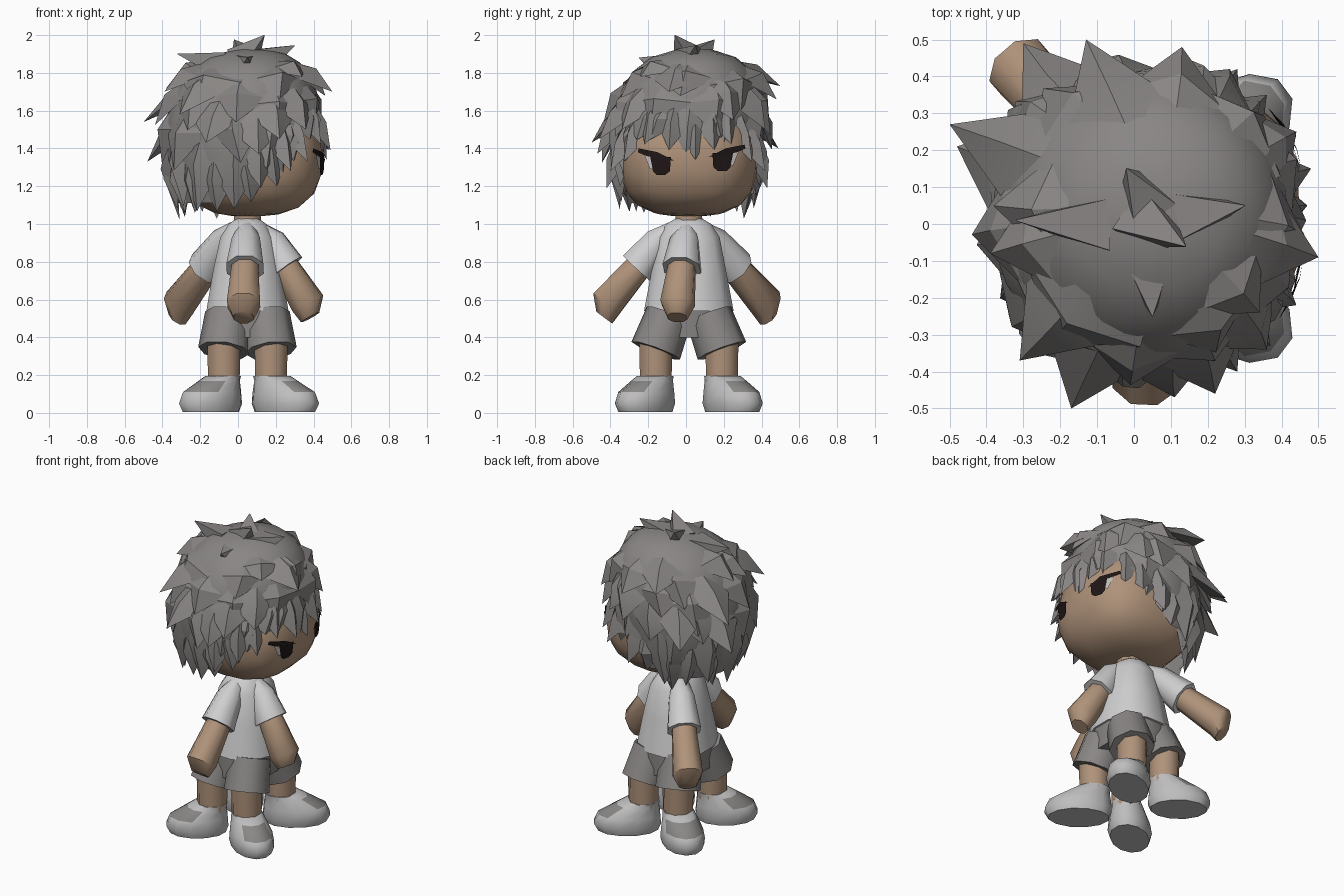
import bpy, bmesh, math, random
from mathutils import Vector

if "Cube" in bpy.data.objects:
    bpy.data.objects.remove(bpy.data.objects["Cube"])
random.seed(7)

def material(name, r, g, b):
    m = bpy.data.materials.new(name)
    m.diffuse_color = (r, g, b, 1)
    m.use_nodes = True
    m.node_tree.nodes["Principled BSDF"].inputs["Base Color"].default_value = m.diffuse_color
    return m

SKIN = material("tan skin", .43, .29, .195)
HAIR = material("ash grey hair", .25, .238, .232)
SHIRT = material("pale grey cloth", .62, .62, .63)
SHORTS = material("mid grey cloth", .25, .238, .232)
SHOE = material("light grey shoe", .52, .51, .51)
PATCH = material("shoe patch grey", .25, .245, .24)
DARK = material("dark brown eye", .014, .008, .008)
WHITE = material("eye white", .55, .53, .51)

def finish(name, bm, *mats):
    bmesh.ops.recalc_face_normals(bm, faces=bm.faces)
    me = bpy.data.meshes.new(name)
    bm.to_mesh(me)
    bm.free()
    for m in mats:
        me.materials.append(m)
    ob = bpy.data.objects.new(name, me)
    bpy.context.collection.objects.link(ob)
    return ob

def loft(bm, rings, cap=True):
    """Skin a list of point rings with quads."""
    vs = [[bm.verts.new(p) for p in r] for r in rings]
    n = len(vs[0])
    for a, b in zip(vs, vs[1:]):
        for i in range(n):
            bm.faces.new((a[i], a[(i + 1) % n], b[(i + 1) % n], b[i]))
    if cap:
        bm.faces.new(vs[0])
        bm.faces.new(vs[-1])

def tube(name, path, radii, mat, n=8):
    pts = [Vector(p) for p in path]
    d = (pts[-1] - pts[0]).normalized()
    u = d.cross(Vector((0, 0, 1)))
    u = u.normalized() if u.length > .05 else Vector((1, 0, 0))
    v = d.cross(u)
    angs = [2 * math.pi * (i + .5) / n for i in range(n)]
    bm = bmesh.new()
    loft(bm, [[p + r * (u * math.cos(a) + v * math.sin(a)) for a in angs]
              for p, r in zip(pts, radii)])
    return finish(name, bm, mat)

def stack(name, rows, cx, cy, mat, n=12, p=2.6):
    """Rounded-box rings: rows of (z, half x, half y)."""
    def ring(z, rx, ry):
        out = []
        for i in range(n):
            c, s = math.cos(2 * math.pi * (i + .5) / n), math.sin(2 * math.pi * (i + .5) / n)
            k = (abs(c) ** p + abs(s) ** p) ** (-1 / p)
            out.append((cx + rx * k * c, cy + ry * k * s, z))
        return out
    bm = bmesh.new()
    loft(bm, [ring(*r) for r in rows])
    return finish(name, bm, mat)

CX, CY = .05, .015

# Torso, neck, hips
stack("shirt", [(.54, .22, .24), (.75, .185, .2), (.93, .145, .165), (1.0, .1, .12), (1.03, .06, .07)], CX, CY, SHIRT)
tube("neck", [(CX, CY, .98), (CX, CY, 1.12)], [.078, .075], SKIN)
stack("shorts_hips", [(.4, .2, .23), (.56, .21, .225)], CX, CY, SHORTS)

# Three arms with sleeves
for i, (s, h) in enumerate([((.045, -.1, .95), (.03, -.42, .58)),
                            ((.14, 0, .95), (.37, -.045, .58)),
                            ((-.03, .1, .95), (-.31, .425, .58))]):
    S, H = Vector(s), Vector(h)
    out = Vector((H.x - S.x, H.y - S.y, 0)).normalized()
    tube(f"arm_{i}", [S, S.lerp(H, .5), H, H + out * .012 + Vector((0, 0, -.075))],
         [.055, .077, .094, .056], SKIN)
    tube(f"sleeve_{i}", [S + Vector((0, 0, .03)) - out * .04, S.lerp(H, .15) + Vector((0, 0, .015)), S.lerp(H, .5)],
         [.045, .08, .106], SHIRT)

# Four legs: shorts leg, bare leg, shoe
for sx in (-1, 1):
    for sy in (-1, 1):
        tag = ("back" if sx < 0 else "front") + ("_right" if sy < 0 else "_left")
        lx, ly = CX + sx * .125, CY + sy * .175
        tube("shorts_leg_" + tag, [(lx - sx * .025, ly - sy * .07, .52), (lx, ly, .33)], [.125, .137], SHORTS)
        tube("leg_" + tag, [(lx, ly, .42), (lx, ly, .15)], [.096, .09], SKIN)
        f = Vector((sx * .8, sy * .6, 0))
        w = Vector((-f.y, f.x, 0))
        k = 1.08 if sx > 0 else 1
        bm = bmesh.new()
        loft(bm, [[Vector((lx, ly, z)) + f * k * (sh + L * math.cos(a)) + w * (W * math.sin(a))
                   for a in [math.pi * (j + .5) / 6 for j in range(12)]]
                  for z, L, W, sh in [(.005, .17, .115, .085), (.05, .19, .128, .088), (.11, .175, .12, .078),
                                      (.17, .118, .1, .03), (.195, .098, .092, .005)]])
        ob = finish("shoe_" + tag, bm, SHOE, PATCH)
        for p in ob.data.polygons:   # toe patch
            if .12 < p.center.z < .165 and p.normal.dot(f) > .3:
                p.material_index = 1

# Head
HC, HR, P = Vector((.05, .015, 1.38)), Vector((.4, .37, .34)), 2.8
def shrink(z):
    return 1 - .6 * max(0, z - 1.43)
bm = bmesh.new()
bmesh.ops.create_icosphere(bm, subdivisions=3, radius=1)
for v in bm.verts:
    k = sum(abs(v.co[i] / HR[i]) ** P for i in range(3)) ** (-1 / P)
    q = v.co * k
    g = shrink(HC.z + q.z)
    v.co = HC + Vector((q.x * g * (.88 if q.x < 0 else 1), q.y * g, q.z))
finish("head", bm, SKIN)

# Eyes and lids, laid on the face
def plate(name, pts, mat, lift):
    bm = bmesh.new()
    vs = []
    for y, z in pts:
        g = shrink(z)
        t = 1 - abs((y - HC.y) / HR.y / g) ** P - abs((z - HC.z) / HR.z) ** P
        vs.append(bm.verts.new((HC.x + HR.x * g * max(t, 0) ** (1 / P) + lift, y, z)))
    face = bm.faces.new(vs)
    face.normal_update()
    if face.normal.x < 0:
        face.normal_flip()
    me = bpy.data.meshes.new(name)
    bm.to_mesh(me)
    bm.free()
    me.materials.append(mat)
    bpy.context.collection.objects.link(bpy.data.objects.new(name, me))
for s, tag in ((-1, "right"), (1, "left")):
    c, dz = (.03, -.01) if s < 0 else (.03, .01)
    def at(*pts):
        return [(c + s * a, b + dz) for a, b in pts]
    plate("eye_white_" + tag, at((.12, 1.36), (.12, 1.31), (.22, 1.3), (.25, 1.375)), WHITE, .008)
    plate("eye_" + tag, at((.11, 1.365), (.115, 1.29), (.14, 1.27), (.185, 1.27), (.205, 1.29), (.22, 1.37)), DARK, .012)
    plate("eyelid_" + tag, at((.09, 1.345), (.17, 1.355), (.24, 1.37), (.285, 1.39), (.28, 1.41), (.18, 1.39)), DARK, .014)

# Hair: cap surface with layered locks
def rad(z):
    if z < 1.5:
        return .405 - .5 * (1.5 - z) ** 2
    u = min(1, (z - 1.5) / .43)
    return .405 * (1 - u ** 2.4) ** .42
def hairline(a):
    d = abs(math.degrees(math.atan2(math.sin(a), math.cos(a))))
    for lim, z in ((40, 1.46), (60, 1.37), (85, 1.27), (105, 1.16)):
        if d < lim:
            return z
    return 1.11
def on_cap(a, z, off=0):
    r, up = rad(z) + off, max(0, z - 1.5)
    return Vector((.015 + .13 * up + r * math.cos(a), .01 + .08 * up + r * math.sin(a), z))

bm = bmesh.new()
N = 28
loft(bm, [[on_cap(2 * math.pi * i / N, 1.93 - (1.93 - hairline(2 * math.pi * i / N)) * t * t) for i in range(N)]
          for t in (.08, .25, .4, .55, .7, .85, 1)], cap=False)
bmesh.ops.holes_fill(bm, edges=[e for e in bm.edges if e.is_boundary and e.verts[0].co.z > 1.9])
finish("hair_cap", bm, HAIR)

def lock(bm, a, z0, z1, width, off, twist=0):
    """A pointed three-sided lock that follows the cap and lifts at its tip."""
    rings = []
    for t, k, lift in ((0, .6, -.045), (.5, 1, .02 + off * .2)):
        ang, z = a + twist * t, z0 + (z1 - z0) * t
        p = on_cap(ang, z)
        n = Vector((math.cos(ang), math.sin(ang), max(0, z - 1.55) * 2.5)).normalized()
        side = Vector((-math.sin(ang), math.cos(ang), 0)) * width * k / 2
        rings.append([bm.verts.new(q) for q in (p - side - n * .04, p + n * (lift + .015), p + side - n * .04)])
    tip = bm.verts.new(on_cap(a + twist, z1, off))
    r0, r1 = rings
    bm.faces.new(r0)
    for i in range(3):
        j = (i + 1) % 3
        bm.faces.new((r0[i], r0[j], r1[j], r1[i]))
        bm.faces.new((r1[i], r1[j], tip))

# rows: count, root z, tip z (None = hairline), width, tip lift
bm = bmesh.new()
for row, (n, z0, z1, w, off) in enumerate([(6, 1.9, 1.66, .36, .05), (9, 1.82, 1.5, .33, .06),
                                           (11, 1.68, 1.34, .3, .06), (13, 1.56, None, .25, .045),
                                           (16, 1.4, None, .19, .025)]):
    for i in range(n):
        a = 2 * math.pi * (i + .5 * (row % 2) + random.uniform(-.2, .2)) / n
        low = hairline(a) - random.uniform(.0, .09)
        tip = low if z1 is None else max(low, z1 + random.uniform(-.06, .06))
        lock(bm, a, max(z0, tip + .22), tip, w * random.uniform(.85, 1.15),
             off * random.uniform(.5, 1.2), random.uniform(-.2, .2))
finish("hair_locks", bm, HAIR)

# Large outer spikes and the fringe, by tip position
def spikes(name, tips, width, length):
    bm = bmesh.new()
    for x, y, z in tips:
        c = on_cap(0, z) - Vector((rad(z), 0, 0))
        r = math.hypot(x - c.x, y - c.y)
        lock(bm, math.atan2(y - c.y, x - c.x), min(1.89, z + length), z, width, r - rad(z))
    finish(name, bm, HAIR)
spikes("hair_spikes", [(-.5, .27, 1.54), (-.48, .21, 1.33), (-.3, .49, 1.4), (-.13, .5, 1.73), (.13, .48, 1.66),
                       (.26, .42, 1.5), (.44, .25, 1.55), (.5, -.09, 1.7), (.34, -.24, 1.78), (.36, -.34, 1.5),
                       (.22, -.46, 1.45), (.11, -.47, 1.37), (-.17, -.5, 1.43), (-.31, -.37, 1.58),
                       (-.39, -.08, 1.7)], .3, .28)
spikes("fringe", [(.47, .05, 1.34), (.49, -.09, 1.39), (.48, .15, 1.39), (.44, -.22, 1.42), (.44, .24, 1.42),
                  (.37, -.33, 1.33), (.36, .35, 1.33), (.28, -.4, 1.28), (.28, .42, 1.28),
                  (.12, -.42, 1.19), (.12, .43, 1.19)], .19, .3)

# Crown tufts
for i, (b, t) in enumerate([((.02, .02, 1.87), (.14, -.06, 2.0)), ((.04, .05, 1.87), (-.02, .15, 1.975)),
                            ((-.08, 0, 1.84), (-.32, .01, 1.9)), ((.12, .02, 1.86), (.3, .05, 1.945)),
                            ((.04, -.1, 1.83), (.05, -.25, 1.88))]):
    tube(f"hair_tuft_{i}", [b, t], [.1, .002], HAIR, 4)

# Soft shading on the rounded parts, crisper on the hair
for hair, angle in ((True, 30), (False, 48)):
    for ob in bpy.context.scene.objects:
        is_hair = ob.name.startswith(("hair", "fringe"))
        ob.select_set(is_hair == hair and not ob.name.startswith("eye"))
    bpy.context.view_layer.objects.active = bpy.data.objects["hair_cap" if hair else "head"]
    bpy.ops.object.shade_smooth_by_angle(angle=math.radians(angle))
